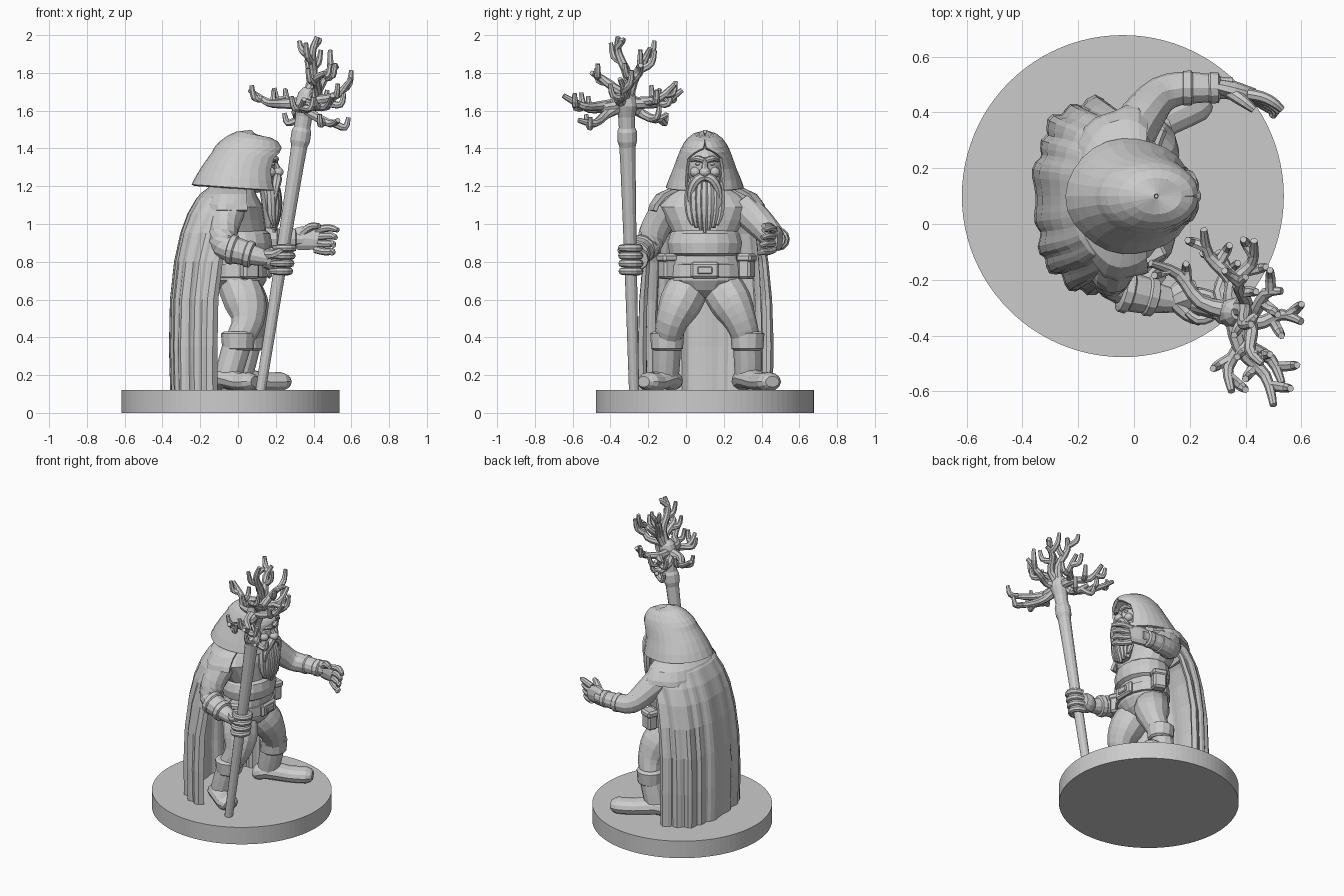
import bpy, bmesh, random
from math import sin, cos, pi, radians, copysign
from mathutils import Vector as V

random.seed(4)


def skin(name, rings, closed=True, thick=0):
    """Bridge equal rings into one surface; closed rings get end caps."""
    bm = bmesh.new()
    rows = [[bm.verts.new(p) for p in r] for r in rings]
    n = len(rows[0])
    for a, b in zip(rows, rows[1:]):
        for i in range(n if closed else n - 1):
            j = (i + 1) % n
            bm.faces.new((a[i], a[j], b[j], b[i]))
    if closed:
        bm.faces.new(rows[0])
        bm.faces.new(rows[-1])
    bmesh.ops.recalc_face_normals(bm, faces=bm.faces)
    me = bpy.data.meshes.new(name)
    bm.to_mesh(me)
    bm.free()
    ob = bpy.data.objects.new(name, me)
    bpy.context.collection.objects.link(ob)
    if thick:
        m = ob.modifiers.new("thickness", 'SOLIDIFY')
        m.thickness, m.offset = thick, 0
    return ob


def catmull(p, k):
    out = []
    for i in range(len(p) - 1):
        a, b, c, d = p[max(i - 1, 0)], p[i], p[i + 1], p[min(i + 2, len(p) - 1)]
        for s in range(k):
            t = s / k
            out.append(.5 * (2 * b + (c - a) * t + (2 * a - 5 * b + 4 * c - d) * t * t
                             + (3 * b - a - 3 * c + d) * t ** 3))
    return out + [p[-1]]


def tube(name, pts, radii, n=10, k=3, flat=1.0):
    """Round limb along a path; flat scales the second cross-section axis."""
    P = catmull([V(p) for p in pts], k)
    R = catmull([V((r, 0, 0)) for r in radii], k)
    d = (P[-1] - P[0]).normalized()
    ref = V((1, 0, 0)) if abs(d.z) > .7 else V((0, 0, 1))
    rings = []
    for i, p in enumerate(P):
        t = (P[min(i + 1, len(P) - 1)] - P[max(i - 1, 0)]).normalized()
        s = t.cross(ref).normalized()
        u = s.cross(t)
        r = max(R[i].x, .003)
        rings.append([p + s * r * cos(2 * pi * j / n) + u * r * flat * sin(2 * pi * j / n) for j in range(n)])
    return skin(name, rings)


def loft(name, rows, n=18, cy=.1):
    """Stack of horizontal ellipses: z, centre x, radius x, radius y."""
    return skin(name, [[(cx + rx * cos(2 * pi * i / n), cy + ry * sin(2 * pi * i / n), z) for i in range(n)]
                       for z, cx, rx, ry in rows])


def drape(name, rows, n, cy, thick, tilt=0, square=1.0):
    """Cloth open towards +x: z, centre x, radius x, radius y, gap half-angle, fold strength."""
    rings = []
    for z, cx, rx, ry, gap, f in rows:
        ring = []
        for i in range(n + 1):
            a = radians(gap + (360 - 2 * gap) * i / n)
            w = 1 + f * (sin(i * 1.25 + .6 * sin(i * .4)) + .7 * sin(i * .57 + 1 + z))
            c, s = (copysign(abs(v) ** square, v) for v in (cos(a), sin(a)))
            ring.append((cx + rx * w * c, cy + ry * w * s, z - tilt * cos(a)))
        rings.append(ring)
    return skin(name, rings, False, thick)


def box(name, loc, size, rz=0, bevel=.012):
    bpy.ops.mesh.primitive_cube_add(size=1, location=loc, rotation=(0, 0, rz))
    ob = bpy.context.object
    ob.name, ob.scale = name, size
    bpy.ops.object.transform_apply(location=False, rotation=False)
    m = ob.modifiers.new("bevel", 'BEVEL')
    m.width = bevel


def ball(name, loc, size):
    bpy.ops.mesh.primitive_uv_sphere_add(segments=14, ring_count=9, location=loc)
    bpy.context.object.name = name
    bpy.context.object.scale = size


# round base
bpy.ops.mesh.primitive_cylinder_add(vertices=96, radius=.577, depth=.12, location=(-.04, .1, .06))
bpy.context.object.name = "base"

# torso, belly band, belt and buckle
loft("torso", [(.61, .02, .05, .05), (.65, .01, .11, .13), (.7, .01, .14, .19), (.78, .01, .14, .2),
               (.83, .01, .14, .18), (.95, .01, .14, .17), (1.02, -.01, .155, .21), (1.09, -.02, .155, .25),
               (1.15, -.02, .12, .2), (1.21, 0, .08, .1)])
loft("belly_band", [(.83, .01, .14, .17), (.845, .015, .16, .19), (.9, .015, .165, .2), (.95, .01, .16, .185), (.965, .01, .14, .17)])
loft("belt", [(.715, .01, .13, .18), (.72, .01, .155, .205), (.785, .01, .15, .2), (.79, .01, .13, .18)])
box("buckle_plate", (.165, .1, .755), (.03, .15, .085))
box("buckle_inset", (.18, .1, .755), (.02, .08, .04), 0, .006)
for name, y, x, r in (("left_pouch", .32, .06, 1.2), ("right_pouch", -.1, .06, -1.1)):
    box(name, (x, y, .775), (.07, .09, .13), r)
    box(name + "_flap", (x, y, .82), (.085, .1, .045), r)

# legs, boots with rolled cuffs, and feet
legs = {"right": ((.0, .02, .68), (.04, -.03, .58), (.05, -.075, .48), (.0, -.1, .38), (-.06, -.11, .17), (.06, -.2, 0)),
        "left": ((.0, .18, .68), (.05, .24, .58), (.07, .29, .48), (.05, .325, .38), (.0, .33, .17), (.23, .44, 0))}
for side, (hip, thigh, knee, cuff, ankle, toe) in legs.items():
    tube(side + "_leg", [hip, thigh, knee, cuff], [.11, .112, .085, .07], 12)
    c, a, t = V(cuff), V(ankle), V(toe)
    tube(side + "_boot", [c, c.lerp(a, .5), a], [.075, .074, .07], 12)
    tube(side + "_cuff", [c + V((0, 0, .05)), c + V((0, 0, .04)), c - V((0, 0, .04)), c - V((0, 0, .05))],
         [.075, .09, .084, .07], 12, 1)
    t.z = a.z = .165
    d = (t - a).normalized()
    tube(side + "_foot", [a - d * .095, a - d * .065, a + V((0, 0, .02)), a.lerp(t, .55), t, t + d * .04],
         [.04, .068, .08, .07, .07, .04], 12, 2, .72)
    for v in bpy.data.objects[side + "_foot"].data.vertices:
        v.co.z = max(v.co.z, .12)

# arms and bracers
tube("right_arm", [(-.04, -.09, 1.09), (-.075, -.16, .98), (-.07, -.205, .88), (.04, -.255, .845), (.15, -.275, .82), (.2, -.265, .81)],
     [.085, .08, .07, .06, .042, .035], 12)
tube("left_arm", [(-.02, .3, 1.09), (.03, .385, 1.01), (.1, .465, .93), (.2, .49, .92), (.31, .488, .92), (.35, .485, .92)],
     [.09, .08, .066, .056, .04, .04], 12)
for name, a, b, r in (("right_bracer", (-.05, -.235, .87), (.08, -.265, .835), .073),
                      ("left_bracer", (.17, .487, .92), (.31, .488, .92), .057)):
    a, b = V(a), V(b)
    tube(name, [a.lerp(b, s) for s in (0, .05, .25, .3, .7, .75, .95, 1)],
         [r * s for s in (.8, 1.08, 1.1, .97, .9, 1.0, .95, .7)], 12, 1)


# staff with knots
def staff_at(z):
    return V((.12 + (z - .12) * .158, -.275 - (z - .12) * .027, z))


zs = (.12, .5, .9, 1.3, 1.41, 1.44, 1.49, 1.51, 1.57, 1.63, 1.69, 1.72)
tube("staff", [staff_at(z) for z in zs], [.027, .03, .034, .04, .043, .052, .052, .043, .045, .06, .048, .025], 12, 1)

# right hand wrapped around the staff
tube("right_palm", [(.14, -.275, .82), (.185, -.255, .815), (.225, -.245, .81)], [.045, .06, .045], 10, 3, 1.1)
for i in range(4):
    c = staff_at(.75 + i * .041)
    tube("right_finger_%d" % i, [c + V((.052 * cos(a), .048 * sin(a), 0)) for a in
                                 (1.8, .9, 0, -.9, -1.8, -2.7)], [.021, .022, .021, .02, .019, .014], 8, 2)
c = staff_at(.86)
tube("right_thumb", [(.15, -.285, .84), c + V((-.045, -.03, -.02)), c + V((0, -.055, .005))], [.028, .024, .015], 8)

# open left hand
tube("left_palm", [(.31, .49, .92), (.36, .478, .925), (.43, .46, .915)], [.03, .033, .026], 10, 3, 2.0)
for i in range(4):
    z, e = .965 - i * .033, (1.5 - i) * .008
    tube("left_finger_%d" % i, [(.41, .465, z), (.46, .455 - i * .008, z + e), (.5, .435 - i * .01, z + e),
                                (.53 - i * .012, .41 - i * .008, z + e - .01)], [.021, .02, .018, .013], 8)
tube("left_thumb", [(.34, .475, .95), (.385, .445, .985), (.43, .41, .99)], [.024, .022, .014], 8)

# cloak, shoulder mantle and hood
drape("cloak", [(.12, -.14, .2, .325, 86, .04), (.35, -.14, .205, .33, 86, .04), (.6, -.135, .205, .325, 86, .036),
                (.8, -.12, .2, .31, 84, .03), (.95, -.1, .19, .29, 80, .022), (1.05, -.07, .185, .265, 75, .015),
                (1.13, -.045, .165, .23, 70, .01), (1.19, -.02, .11, .14, 70, 0)], 48, .1, .025, 0, .82)
drape("mantle", [(1.07, -.045, .18, .305, 60, .04), (1.1, -.045, .175, .295, 60, .03), (1.15, -.04, .155, .26, 58, .01),
                 (1.2, -.02, .11, .15, 58, 0)], 20, .11, .022)
drape("hood", [(1.19, -.015, .22, .2, 28, .012), (1.24, -.005, .205, .182, 32, .01), (1.3, .015, .188, .157, 36, .006),
               (1.36, .045, .175, .135, 38, .004), (1.39, .057, .172, .122, 25, 0), (1.415, .066, .158, .11, 3, 0),
               (1.445, .078, .128, .088, 0, 0), (1.465, .08, .088, .062, 0, 0), (1.475, .08, .006, .006, 0, 0)],
      22, .1, .018, .015)

# face
ball("head", (.1, .1, 1.29), (.1, .09, .125))
ball("nose", (.212, .1, 1.275), (.03, .03, .026))
tube("nose_bridge", [(.185, .1, 1.35), (.2, .1, 1.31), (.215, .1, 1.28)], [.014, .016, .02], 8)
for s in (-1, 1):
    ball("eye", (.182, .1 + s * .037, 1.318), (.013, .015, .009))
    ball("cheek", (.17, .1 + s * .05, 1.275), (.03, .03, .027))
    tube("brow", [(.2, .1 + s * .008, 1.335), (.198, .1 + s * .04, 1.347), (.165, .1 + s * .075, 1.335)], [.014, .016, .007], 8)
    tube("moustache", [(.205, .1, 1.25), (.208, .1 + s * .04, 1.235), (.195, .1 + s * .075, 1.17), (.19, .1 + s * .078, 1.08)],
         [.02, .025, .02, .006], 8)

# beard core and strands
tube("beard", [(.14, .1, 1.24), (.165, .1, 1.16), (.172, .1, 1.06), (.17, .1, .98)], [.085, .095, .085, .055], 12, 3, .5)
for i in range(7):
    o = (i - 3) / 3
    tube("beard_strand", [(.195 - .03 * o * o, .1 + o * .075, 1.22), (.21 - .035 * o * o, .1 + o * .085, 1.14),
                          (.208 - .03 * o * o, .1 + o * .078, 1.05), (.19, .1 + o * .065, .955 + .04 * abs(o))],
         [.02, .024, .022, .009], 7)

# branching crown: limbs end at fixed tips, each carries hooked side twigs
root = V((.357, -.314, 1.64))
tips = [(.06, -.14, 1.71), (.25, -.02, 1.71), (.43, -.06, 1.74), (.3, -.1, 1.58), (.6, -.35, 1.77), (.5, -.65, 1.68),
        (.53, -.57, 1.55), (.35, -.6, 1.66), (.42, -.36, 1.99), (.4, -.19, 1.93), (.46, -.5, 1.8), (.53, -.24, 1.84)]
for i, tip in enumerate(tips):
    tip = V(tip)
    d = tip - root
    out = d.normalized()
    side = out.cross(V((0, 0, 1))).normalized()
    wob = side * random.choice((-.03, .03))
    sag = V((0, 0, -.045 if d.z < .14 else .02))
    path = [root, root + d * .35 + sag * .6 + wob, root + d * .7 + sag - wob * .5, tip]
    tube("limb_%d" % i, path, [.036, .026, .021, .013], 8)
    for j, (t, s) in enumerate(((.55, 1), (.78, -1))):
        p = catmull(path, 10)[int(t * 30)]
        g = out * random.uniform(.025, .045) + side * s * random.uniform(.035, .055) + V((0, 0, random.uniform(-.015, .02)))
        q = p + g * 1.3 + V((0, 0, .06))
        q.z = min(q.z, 1.97)
        tube("twig_%d_%d" % (i, j), [p, p + g, q], [.02, .018, .012], 7)
